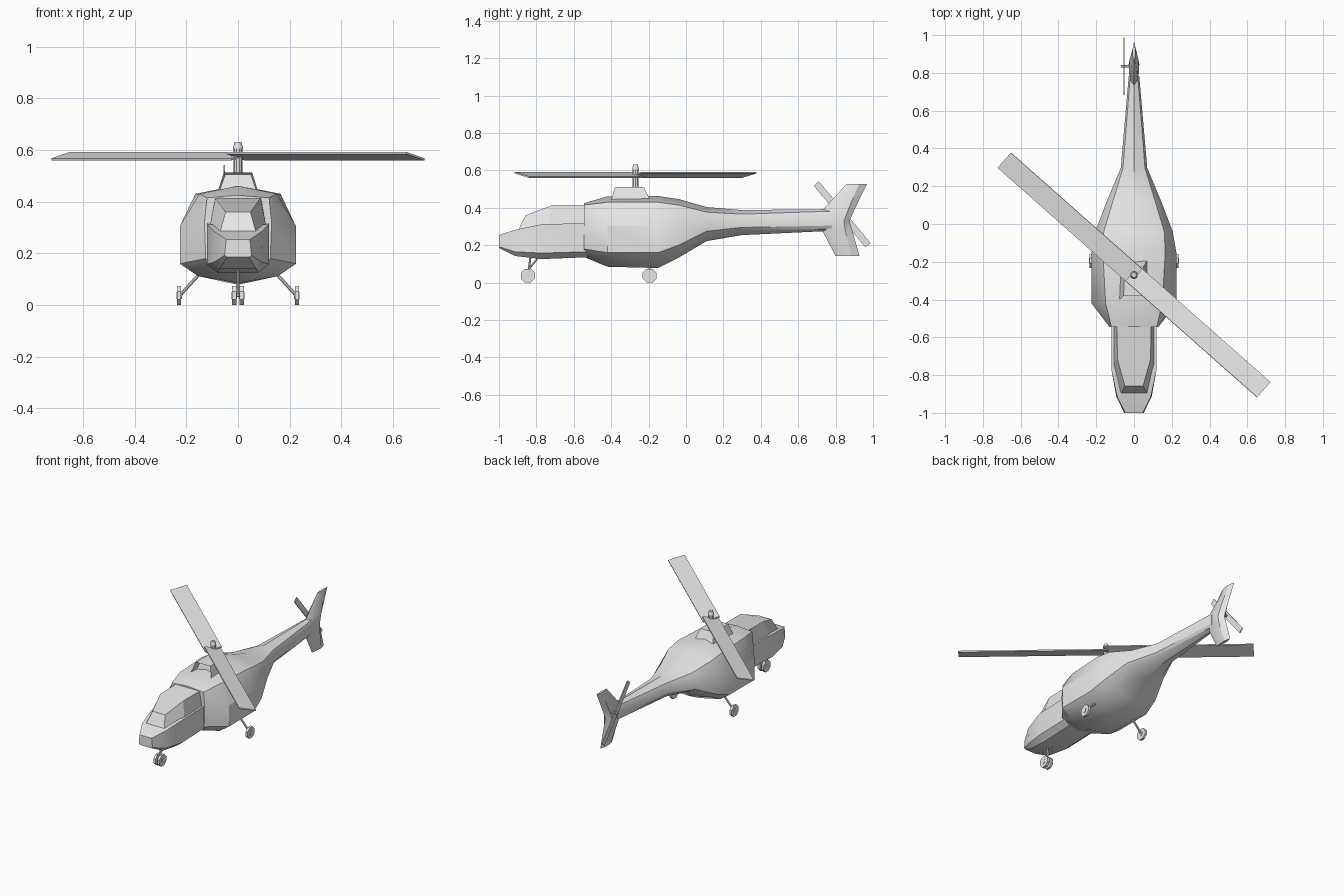
import bpy, bmesh, math
from mathutils import Matrix, Vector

if "Cube" in bpy.data.objects:
    bpy.data.objects.remove(bpy.data.objects["Cube"])

grey = bpy.data.materials.new("light_grey")
grey.diffuse_color = (0.8, 0.8, 0.8, 1)
grey.use_nodes = True
grey.node_tree.nodes["Principled BSDF"].inputs["Base Color"].default_value = grey.diffuse_color


def finish(bm, name, smooth=True):
    bmesh.ops.recalc_face_normals(bm, faces=bm.faces)
    me = bpy.data.meshes.new(name)
    bm.to_mesh(me)
    bm.free()
    ob = bpy.data.objects.new(name, me)
    bpy.context.collection.objects.link(ob)
    me.materials.append(grey)
    if smooth:
        bpy.ops.object.select_all(action='DESELECT')
        ob.select_set(True)
        bpy.context.view_layer.objects.active = ob
        bpy.ops.object.shade_smooth_by_angle(angle=math.radians(28))
    return ob


def loft_bm(rings):
    """Skin a list of equal-length point rings and cap both ends."""
    bm = bmesh.new()
    vs = [[bm.verts.new(p) for p in r] for r in rings]
    n = len(vs[0])
    for a, b in zip(vs, vs[1:]):
        for i in range(n):
            j = (i + 1) % n
            bm.faces.new((a[i], a[j], b[j], b[i]))
    bm.faces.new(vs[0])
    bm.faces.new(vs[-1])
    return bm


def ring_y(y, half):
    """Mirror a right-hand half profile (x, z) into a ring at y."""
    left = [(-x, y, z) for x, z in reversed(half) if x > 0]
    return [(x, y, z) for x, z in half] + left


def rod(name, a, b, r, segs=8, r2=None):
    a, b = Vector(a), Vector(b)
    d = b - a
    bm = bmesh.new()
    rot = d.to_track_quat('Z', 'Y').to_matrix().to_4x4()
    bmesh.ops.create_cone(bm, cap_ends=True, segments=segs, radius1=r,
                          radius2=r if r2 is None else r2, depth=d.length,
                          matrix=Matrix.Translation((a + b) / 2) @ rot
                          @ Matrix.Rotation(math.pi / segs, 4, 'Z'))
    return finish(bm, name)


def box(name, size, mat):
    bm = bmesh.new()
    bmesh.ops.create_cube(bm, size=1, matrix=mat @ Matrix.Diagonal((*size, 1)))
    return finish(bm, name, False)


# Fuselage and tail boom: y, top z, ridge, shoulder, waist, chine, bottom z
stations = [
    (-.545, .425, (.12, .415), (.13, .32), (.125, .18), (.08, .145), .137),
    (-.42, .461, (.15, .43), (.225, .305), (.225, .16), (.155, .112), .085),
    (-.15, .463, (.165, .43), (.224, .305), (.224, .16), (.155, .112), .078),
    (-.04, .447, (.16, .415), (.205, .315), (.205, .20), (.147, .17), .133),
    (.11, .404, (.115, .377), (.148, .33), (.148, .275), (.115, .255), .222),
    (.297, .388, (.058, .366), (.07, .34), (.07, .295), (.058, .275), .254),
    (.78, .393, (.02, .382), (.028, .36), (.028, .305), (.02, .288), .277)]
finish(loft_bm([ring_y(y, [(0, t), *pts, (0, b)]) for y, t, *pts, b in stations]),
       "fuselage")

# Nose section under the canopy
nose = [
    (-1.0, (.046, .254), (.052, .192), (.042, .185)),
    (-.912, (.09, .283), (.094, .165), (.07, .142)),
    (-.77, (.12, .312), (.12, .158), (.08, .126)),
    (-.54, (.12, .318), (.12, .165), (.08, .135)),
    (-.44, (.12, .318), (.12, .17), (.08, .142))]
finish(loft_bm([ring_y(y, pts) for y, *pts in nose]), "nose")

# Canopy: tapered cabin glass shape, base ring and roof ring
base = [(.108, -.53, .312), (.108, -.74, .308), (.07, -.898, .28)]
roof = [(.09, -.53, .414), (.088, -.714, .414), (.048, -.858, .36)]
full = lambda pts: pts + [(-x, y, z) for x, y, z in reversed(pts)]
finish(loft_bm([full(base), full(roof)]), "canopy", False)

# Engine cowling with a recessed intake in front
bm = loft_bm([[(-.078, -.40, .44), (.078, -.40, .44), (.07, -.19, .44), (-.07, -.19, .44)],
              [(-.055, -.38, .512), (.055, -.38, .512), (.05, -.227, .512), (-.05, -.227, .512)]])
bmesh.ops.recalc_face_normals(bm, faces=bm.faces)
front = [f for f in bm.faces if f.normal.y < -.7]
bmesh.ops.inset_region(bm, faces=front, thickness=.01)
bmesh.ops.translate(bm, verts=front[0].verts, vec=(0, .05, 0))
finish(bm, "engine_cowling", False)

# Main rotor: mast, cap and two pitched blades
HUB = Vector((0, -.27, .576))
rod("rotor_mast", (0, -.27, .48), (0, -.27, .605), .017, 10)
rod("rotor_cap", (0, -.27, .605), (0, -.27, .631), .02, 10, .013)
for i in range(2):
    m = (Matrix.Translation(HUB) @ Matrix.Rotation(math.radians(138.5 + 180 * i), 4, 'Z')
         @ Matrix.Translation((.452, 0, 0)) @ Matrix.Rotation(math.radians(-13), 4, 'X'))
    box("rotor_blade", (.93, .109, .008), m)

# Tail fin: z, leading edge, thickest line, trailing edge, half thickness
fin = [(.142, .80, .885, .928, .01), (.285, .725, .85, .887, .026),
       (.33, .715, .845, .874, .028), (.393, .735, .868, .902, .024),
       (.527, .858, .925, .967, .008)]
finish(loft_bm([[(0, f, z), (w * .8, f + .03, z), (w, c, z), (0, r, z),
                 (-w, c, z), (-w * .8, f + .03, z)] for z, f, c, r, w in fin]), "tail_fin")

# Tail rotor on the left of the fin
box("tail_rotor", (.006, .43, .036),
    Matrix.Translation((-.053, .835, .365)) @ Matrix.Rotation(math.radians(-50), 4, 'X'))
rod("tail_rotor_axle", (-.068, .835, .365), (0, .835, .365), .008)


# Landing gear: octagonal wheels with hubs and struts
def wheel(name, x, y):
    rod(name, (x - .008, y, .037), (x + .008, y, .037), .04)
    rod(name + "_hub", (x - .011, y, .037), (x + .011, y, .037), .015)


for s in (-1, 1):
    wheel("nose_wheel", s * .0145, -.845)
    wheel("main_wheel", s * .228, -.195)
    rod("main_strut", (s * .145, -.195, .125), (s * .225, -.195, .037), .007)
rod("nose_strut", (0, -.845, .037), (0, -.83, .15), .006)
rod("nose_brace", (0, -.838, .075), (0, -.785, .14), .005)
rod("nose_axle", (-.02, -.845, .037), (.02, -.845, .037), .007)
